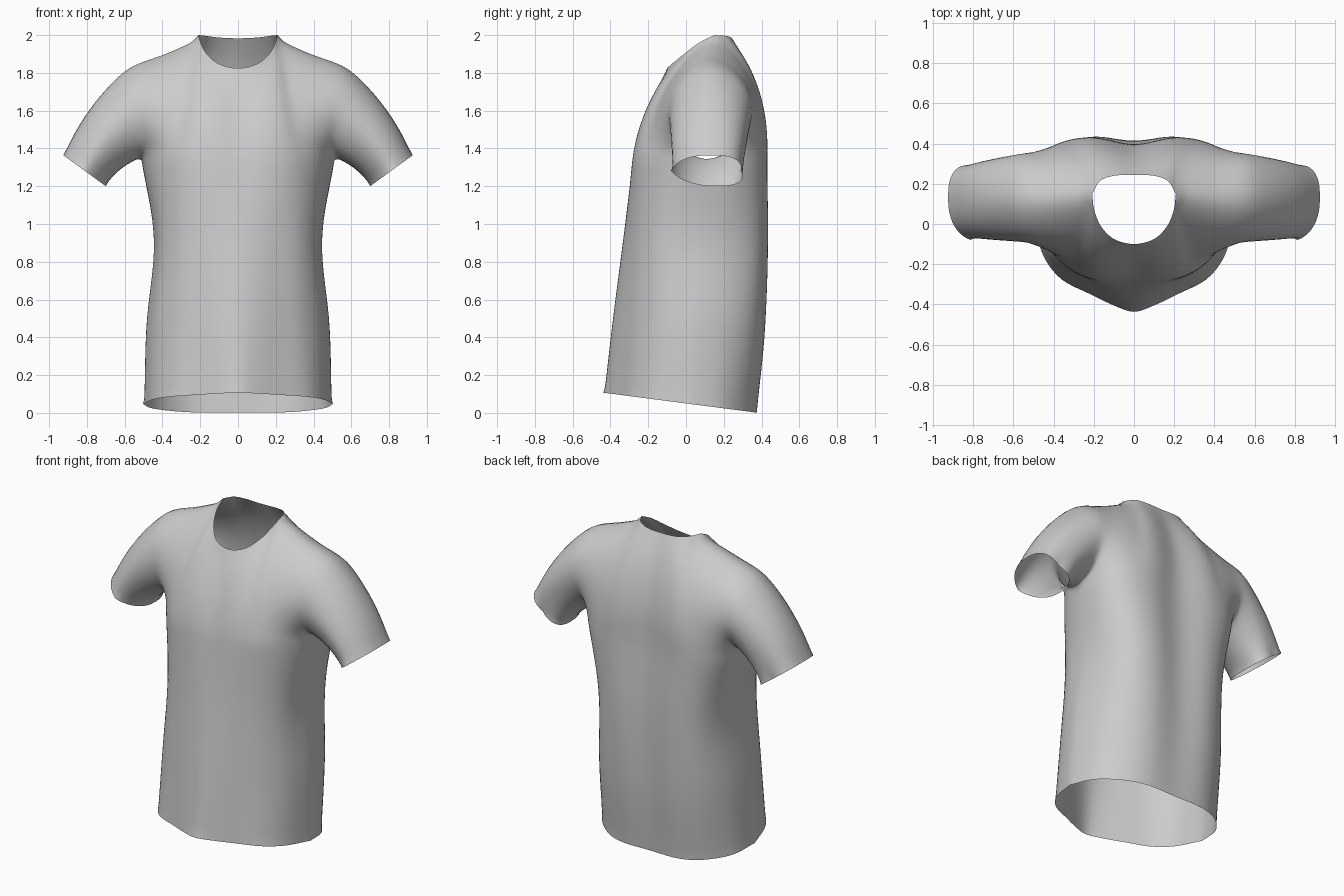
import bpy, bmesh, math
from mathutils import Vector as V

if "Cube" in bpy.data.objects:
    bpy.data.objects.remove(bpy.data.objects["Cube"])

NU, NV, NL, NS = 28, 20, 44, 18   # across panel, up yoke, up body, along sleeve


def spline(pts, n):
    """Smooth curve through pts, resampled to n+1 evenly spaced points."""
    p = [V(q) for q in pts]
    first = p[0] * 2 - p[1]
    if abs(p[0].x) < 1e-6 and p[1].x > 0.01:      # round off across the mirror plane
        first = V((-p[1].x, p[1].y, p[1].z))
    p = [first] + p + [p[-1] * 2 - p[-2]]
    dense = []
    for i in range(1, len(p) - 2):
        a, b, c, d = p[i - 1:i + 3]
        for k in range(20):
            t = k / 20
            dense.append(0.5 * (2 * b + (c - a) * t + (2 * a - 5 * b + 4 * c - d) * t * t
                                + (3 * b - a - 3 * c + d) * t ** 3))
    dense.append(p[-2])
    acc = [0.0]
    for a, b in zip(dense, dense[1:]):
        acc.append(acc[-1] + (b - a).length)
    out, j = [], 0
    for i in range(n + 1):
        s = acc[-1] * i / n
        while j < len(acc) - 2 and acc[j + 1] < s:
            j += 1
        f = (s - acc[j]) / max(acc[j + 1] - acc[j], 1e-9)
        out.append(dense[j].lerp(dense[j + 1], min(f, 1)))
    return out


def coons(left, right, bottom, top, dy):
    """Patch spanning four boundary curves, as rows going up; dy bulges its middle."""
    rows = []
    for j in range(NV + 1):
        v, row = j / NV, []
        for i in range(NU + 1):
            u = i / NU
            corners = bottom[0].lerp(bottom[-1], u).lerp(top[0].lerp(top[-1], u), v)
            p = left[j].lerp(right[j], u) + bottom[i].lerp(top[i], v) - corners
            p.y += dy * math.sin(math.pi * u) * math.sin(math.pi * v)
            row.append(p)
        rows.append(row)
    return rows


def body(sections):
    """Loft sections (z at y=0, tilt, outline) from hem to chest."""
    curves = [spline([(x, y, z - tilt * y) for x, y in pts], NU) for z, tilt, pts in sections]
    cols = [spline([c[i] for c in curves], NL) for i in range(NU + 1)]
    return [[col[j] for col in cols] for j in range(NL + 1)]


# Body outlines, centre line to side seam, hem to chest
LEVELS = [(0.05, 0.13), (0.47, 0.10), (0.92, 0.07), (1.345, 0.05)]
FRONT = [
    [(0, -.437), (.1, -.405), (.22, -.348), (.36, -.275), (.45, -.16), (.502, .02)],
    [(0, -.388), (.11, -.365), (.22, -.315), (.34, -.25), (.44, -.13), (.49, .04)],
    [(0, -.33), (.11, -.32), (.22, -.285), (.33, -.225), (.415, -.11), (.447, .07)],
    [(0, -.277), (.15, -.283), (.29, -.245), (.41, -.145), (.482, -.02), (.51, .1)]]
BACK = [
    [(0, .372), (.2, .37), (.34, .315), (.46, .19), (.502, .02)],
    [(0, .405), (.2, .417), (.36, .35), (.455, .215), (.49, .04)],
    [(0, .412), (.2, .436), (.35, .38), (.43, .235), (.447, .07)],
    [(0, .395), (.22, .432), (.405, .39), (.503, .26), (.51, .1)]]
front_low = body([(z, t, p) for (z, t), p in zip(LEVELS, FRONT)])
back_low = body([(z, t, p) for (z, t), p in zip(LEVELS, BACK)])

# Neckline, shoulder seam, armholes and centre lines
shoulder = spline([(.208, .15, 2.0), (.27, .14, 1.97), (.4, .125, 1.91),
                   (.5, .12, 1.875), (.585, .12, 1.838)], NU // 2)
neck_f = spline([(0, -.1, 1.825), (.1, -.075, 1.847), (.165, -.01, 1.9),
                 (.198, .07, 1.96), (.208, .15, 2.0)], NU // 2)
neck_b = spline([(0, .243, 1.983), (.1, .24, 1.987), (.17, .213, 1.996),
                 (.208, .15, 2.0)], NU // 2)
pit = front_low[-1][-1]
arm_f = spline([pit, (.505, -.03, 1.41), (.53, -.095, 1.56), (.553, -.06, 1.71),
                (.572, .03, 1.8), (.585, .12, 1.838)], NV)
arm_b = spline([pit, (.52, .25, 1.4), (.545, .355, 1.56), (.565, .325, 1.72),
                (.578, .22, 1.808), (.585, .12, 1.838)], NV)
mid_f = spline([front_low[-1][0], (0, -.235, 1.5), (0, -.165, 1.68), (0, -.1, 1.825)], NV)
mid_b = spline([back_low[-1][0], (0, .388, 1.55), (0, .338, 1.77),
                (0, .28, 1.91), (0, .243, 1.983)], NV)
front_top = coons(mid_f, arm_f, front_low[-1], neck_f + shoulder[1:], 0.01)
back_top = coons(mid_b, arm_b, back_low[-1], neck_b + shoulder[1:], -0.042)


def sleeve(arm, side):
    """Half sleeve from an armhole edge to the cuff; side -1 front, 1 back."""
    rows = []
    for k in range(NS + 1):
        s, row = k / NS, []
        for j, a in enumerate(arm):
            t = math.pi * j / NV
            c, d = math.cos(t), abs(math.sin(t)) ** 0.8
            skew = (.06 if c > 0 else .03) * abs(c)
            cuff = V((.812 - .113 * c, .105 + side * .184 * d + skew, 1.282 - .082 * c))
            bulge = .02 + .015 * (1 - c) / 2
            row.append(a.lerp(cuff, s) + V((.8, 0, .6)) * bulge * 4 * s * (1 - s))
        rows.append(row)
    return rows


# Assemble both halves and weld the seams
bm = bmesh.new()
for sx in (1, -1):
    for rows in (front_low, back_low, front_top, back_top,
                 sleeve(arm_f, -1), sleeve(arm_b, 1)):
        g = [[bm.verts.new((p.x * sx, p.y, p.z)) for p in r] for r in rows]
        for r0, r1 in zip(g, g[1:]):
            for i in range(len(r0) - 1):
                bm.faces.new((r0[i], r0[i + 1], r1[i + 1], r1[i]))
bmesh.ops.remove_doubles(bm, verts=bm.verts[:], dist=0.0005)

# Relax the cloth, keeping the open edges fixed
inner = [v for v in bm.verts if not v.is_boundary]
for _ in range(8):
    bmesh.ops.smooth_vert(bm, verts=inner, factor=0.5,
                          use_axis_x=True, use_axis_y=True, use_axis_z=True)
bmesh.ops.recalc_face_normals(bm, faces=bm.faces[:])
for f in bm.faces:
    f.smooth = True

mesh = bpy.data.meshes.new("short_sleeve_shirt")
bm.to_mesh(mesh)
bm.free()
shirt = bpy.data.objects.new("short_sleeve_shirt", mesh)
bpy.context.collection.objects.link(shirt)
